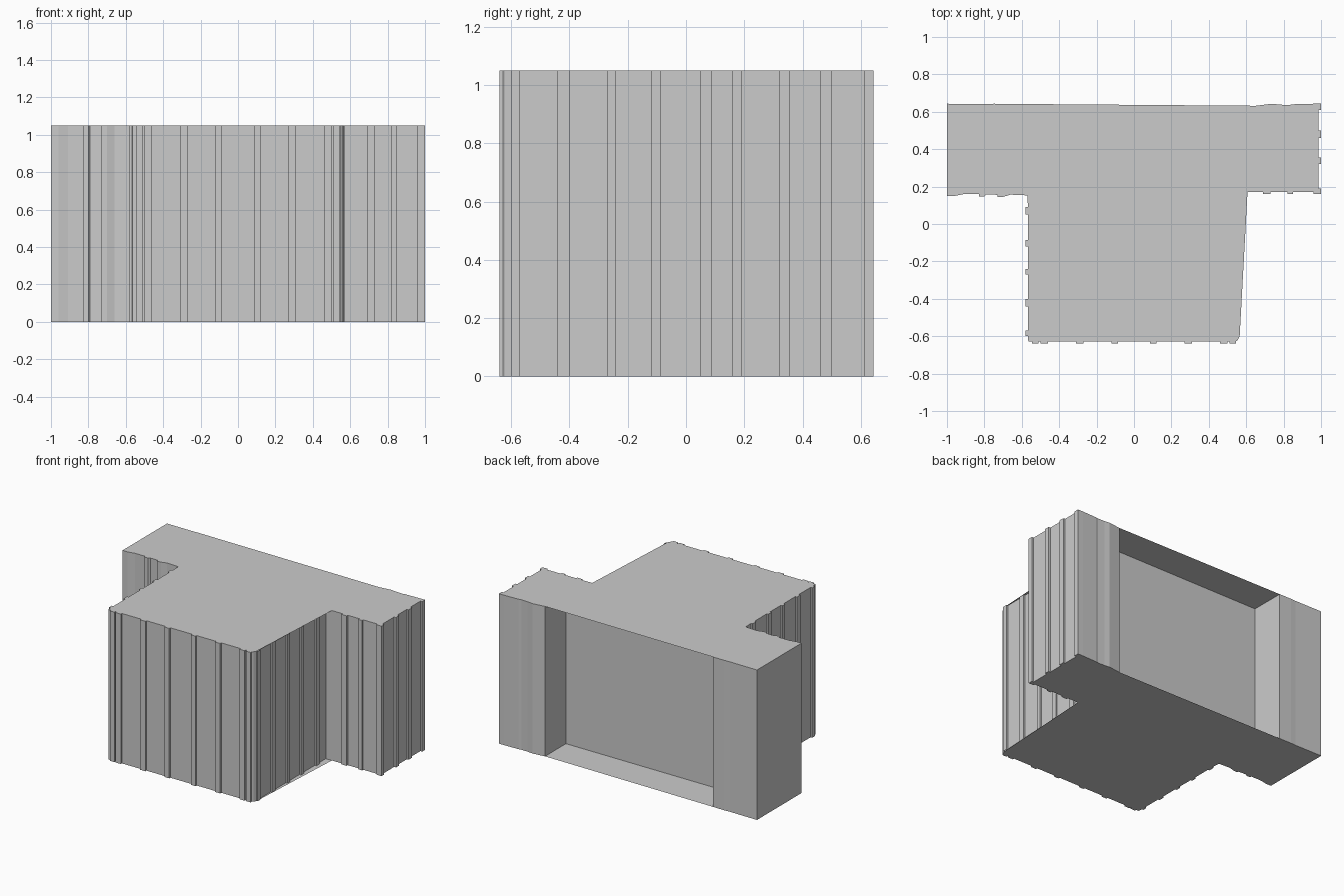
import bpy

H = 1.05      # building height
RIB = 0.012   # how far each rib stands proud


def ribbed(axis, base, out, spans):
    """Points of square ribs along a straight wall (axis 0 = along x, 1 = along y)."""
    pts = []
    for s, e in spans:
        for t, d in ((s, 0), (s, out), (e, out), (e, 0)):
            pts.append((t, base + d) if axis == 0 else (base + d, t))
    return pts


def make(name, verts, faces):
    me = bpy.data.meshes.new(name)
    me.from_pydata(verts, [], faces)
    me.update()
    ob = bpy.data.objects.new(name, me)
    bpy.context.collection.objects.link(ob)


# Plan outline pieces, counter-clockwise from the front left corner of the stem
stem_front = [(-0.565, -0.628)] + ribbed(0, -0.628, -RIB, [
    (-0.545, -0.51), (-0.50, -0.46), (-0.31, -0.27), (-0.12, -0.085),
    (0.085, 0.12), (0.27, 0.31), (0.46, 0.50), (0.51, 0.545)])
stem_corner = [(0.555, -0.62), (0.565, -0.60)]
stem_right = ribbed(1, 0.56, RIB, [(-0.60, -0.57), (-0.44, -0.40), (-0.27, -0.24),
                                   (-0.12, -0.085), (0.05, 0.09)]) + [(0.56, 0.172)]
wing_right = ribbed(0, 0.172, -RIB, [(0.69, 0.73), (0.82, 0.85)])
wing_right += [(0.96, 0.172), (0.96, 0.16), (1.0, 0.16), (1.0, 0.19), (0.986, 0.19)]
wing_right += ribbed(1, 0.986, RIB + 0.002, [(0.32, 0.355), (0.46, 0.50)])
wing_right += [(0.986, 0.61), (1.0, 0.61), (1.0, 0.643), (0.96, 0.643), (0.85, 0.64),
               (0.83, 0.636), (0.78, 0.638), (0.74, 0.643), (0.65, 0.632)]
recess = [(0.65, 0.40), (-0.66, 0.40)]
wing_left = [(-0.66, 0.642), (-0.75, 0.643), (-0.79, 0.641), (-1.0, 0.643),
             (-1.0, 0.15), (-0.96, 0.15), (-0.91, 0.16), (-0.83, 0.16), (-0.83, 0.148),
             (-0.80, 0.148), (-0.79, 0.158), (-0.73, 0.156), (-0.73, 0.145),
             (-0.70, 0.145), (-0.66, 0.157), (-0.57, 0.153)]
stem_left = ribbed(1, -0.567, -RIB, [(0.09, 0.05), (-0.085, -0.12), (-0.24, -0.27),
                                     (-0.40, -0.44), (-0.57, -0.60)])

# Ribbed walls, including the deep recess at the back
wall = stem_front + stem_corner + stem_right + wing_right + recess + wing_left + stem_left
n = len(wall)
make("ribbed_walls",
     [(x, y, z) for z in (0, H) for x, y in wall],
     [(i, (i + 1) % n, n + (i + 1) % n, n + i) for i in range(n)])

# Thin roof and floor slabs: they span the recess and overhang the stem's right side
cap = stem_front + stem_corner + [(0.607, 0.172)] + wing_right + wing_left + stem_left
make("roof", [(x, y, H) for x, y in cap], [tuple(range(len(cap)))])
make("floor", [(x, y, 0) for x, y in cap], [tuple(reversed(range(len(cap))))])
